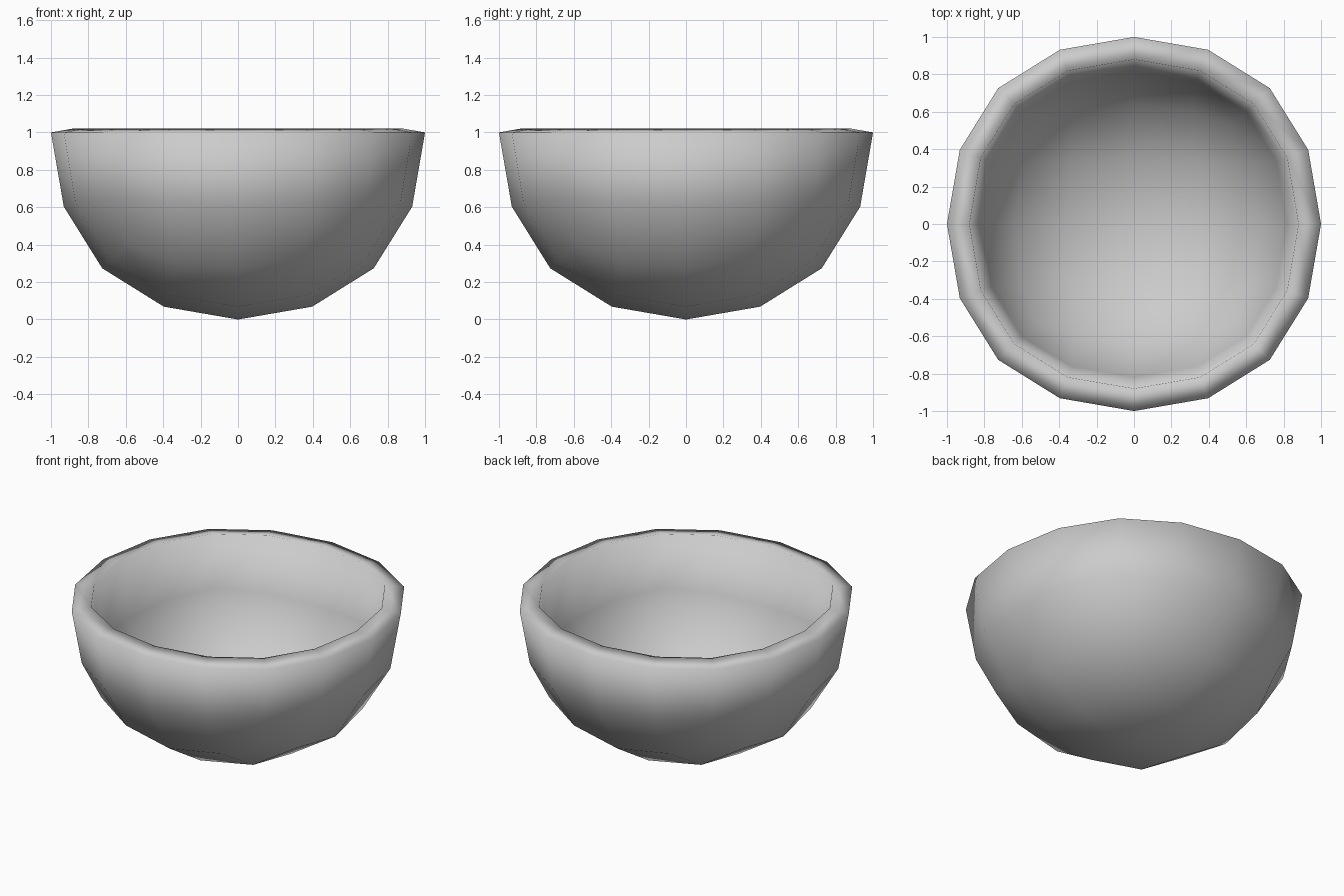
import bpy, bmesh

if "Cube" in bpy.data.objects:
    bpy.data.objects.remove(bpy.data.objects["Cube"])

# Rounded cube-sphere: the base shape of the bowl
bpy.ops.mesh.primitive_cube_add(size=2)
bowl = bpy.context.object
bowl.name = "bowl"
sub = bowl.modifiers.new("round", 'SUBSURF')
sub.levels = sub.render_levels = 2
bpy.ops.object.modifier_apply(modifier=sub.name)

# Keep the lower half, scale to radius 1 and stand it on the floor
bm = bmesh.new()
bm.from_mesh(bowl.data)
r = max(v.co.x for v in bm.verts)
for v in bm.verts:
    v.co /= r
upper = [v for v in bm.verts if v.co.z > 0.01]
bmesh.ops.delete(bm, geom=upper, context='VERTS')
for v in bm.verts:
    v.co.z += 1
for f in bm.faces:
    f.smooth = True
bm.to_mesh(bowl.data)
bm.free()

# Wall thickness, grown inward so the rim tilts slightly up
wall = bowl.modifiers.new("wall", 'SOLIDIFY')
wall.thickness = 0.122
wall.offset = -1
